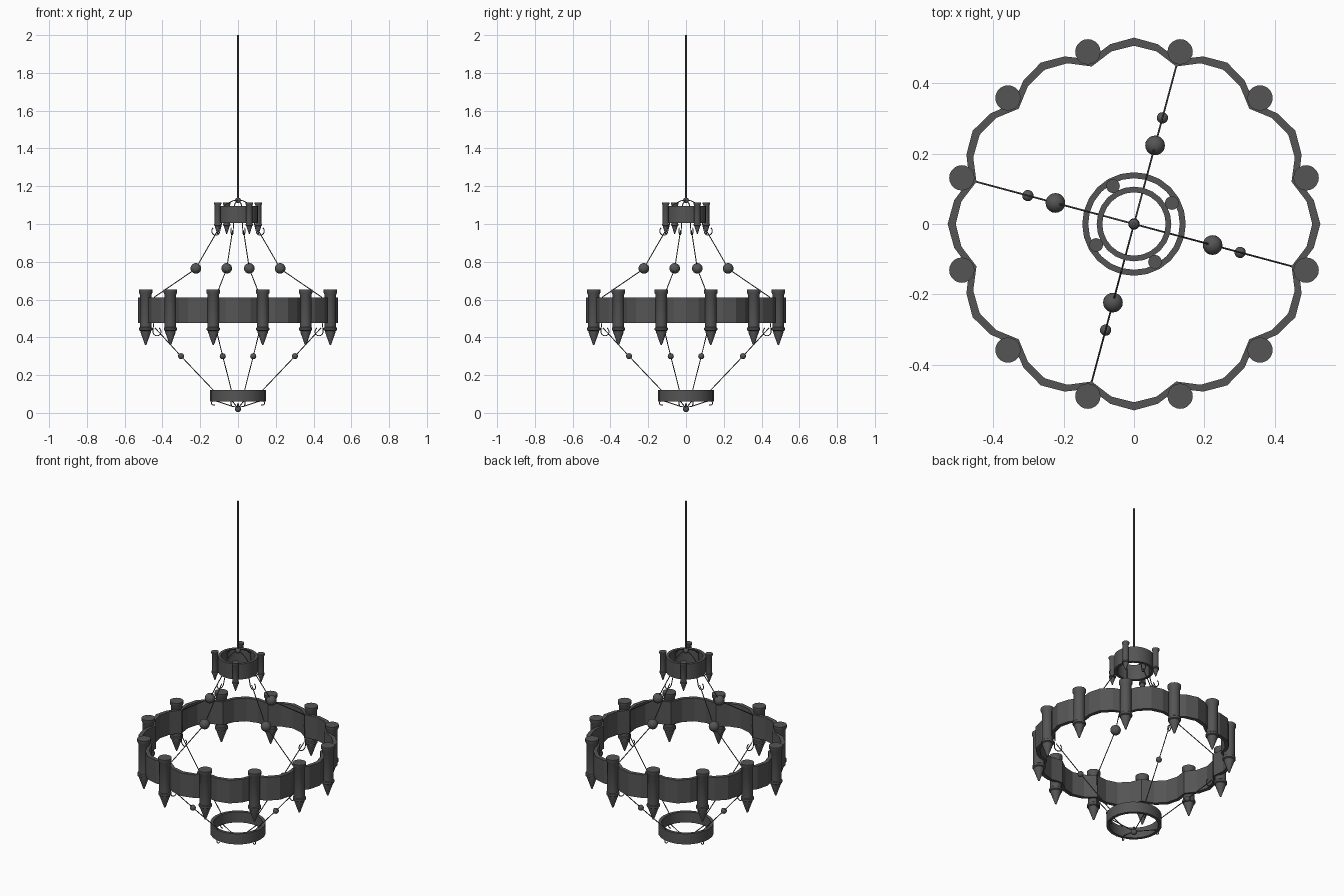
import bpy, bmesh
from math import sin, cos, pi, radians

if "Cube" in bpy.data.objects:
    bpy.data.objects.remove(bpy.data.objects["Cube"])

iron = bpy.data.materials.new("dark_iron")
iron.diffuse_color = (0.09, 0.09, 0.09, 1)
iron.use_nodes = True
iron.node_tree.nodes["Principled BSDF"].inputs["Base Color"].default_value = iron.diffuse_color


def finish(name, bm, smooth=True):
    bmesh.ops.recalc_face_normals(bm, faces=bm.faces)
    me = bpy.data.meshes.new(name)
    bm.to_mesh(me)
    bm.free()
    ob = bpy.data.objects.new(name, me)
    bpy.context.collection.objects.link(ob)
    me.materials.append(iron)
    if smooth:
        bpy.ops.object.select_all(action='DESELECT')
        ob.select_set(True)
        bpy.context.view_layer.objects.active = ob
        bpy.ops.object.shade_smooth_by_angle(angle=radians(30))
    return ob


def band(name, outer, inner, z0, z1, smooth):
    """Closed wall between two plan outlines given as (radius, angle)."""
    bm = bmesh.new()
    loops = [[bm.verts.new((r * cos(a), r * sin(a), z)) for r, a in pts]
             for pts, z in ((outer, z0), (outer, z1), (inner, z1), (inner, z0))]
    n = len(outer)
    for k in range(4):
        A, B = loops[k], loops[(k + 1) % 4]
        for i in range(n):
            j = (i + 1) % n
            bm.faces.new((A[i], A[j], B[j], B[i]))
    return finish(name, bm, smooth)


def lathe(name, profile, x, y, n=20):
    bm = bmesh.new()
    rings = [[bm.verts.new((x + r * cos(2 * pi * i / n), y + r * sin(2 * pi * i / n), z))
              for i in range(n)] for r, z in profile]
    for A, B in zip(rings, rings[1:]):
        for i in range(n):
            j = (i + 1) % n
            bm.faces.new((A[i], A[j], B[j], B[i]))
    bm.faces.new(rings[0])
    bm.faces.new(rings[-1])
    return finish(name, bm)


def ball(name, r, x, y, z):
    bm = bmesh.new()
    bmesh.ops.create_uvsphere(bm, u_segments=20, v_segments=12, radius=r)
    bmesh.ops.translate(bm, vec=(x, y, z), verts=bm.verts)
    return finish(name, bm)


def wire(name, pts, angle, depth=0.0025):
    """Round wire along (radius, z) points in a vertical plane."""
    cu = bpy.data.curves.new(name, 'CURVE')
    cu.dimensions = '3D'
    cu.bevel_depth = depth
    cu.bevel_resolution = 2
    cu.use_fill_caps = True
    sp = cu.splines.new('POLY')
    sp.points.add(len(pts) - 1)
    for p, (r, z) in zip(sp.points, pts):
        p.co = (r * cos(angle), r * sin(angle), z, 1)
    ob = bpy.data.objects.new(name, cu)
    bpy.context.collection.objects.link(ob)
    cu.materials.append(iron)
    bpy.ops.object.select_all(action='DESELECT')
    ob.select_set(True)
    bpy.context.view_layer.objects.active = ob
    bpy.ops.object.convert(target='MESH')


def curl(cr, cz, rad, a0, a1, n=12):
    return [(cr + rad * cos(radians(a0 + (a1 - a0) * i / n)),
             cz + rad * sin(radians(a0 + (a1 - a0) * i / n))) for i in range(n + 1)]


# Scalloped main ring, four segments per lobe
def scallop(radii):
    return [(radii[i % 4], 2 * pi * i / 48) for i in range(48)]


band("main_ring", scallop((0.529, 0.515, 0.484, 0.515)),
     scallop((0.506, 0.494, 0.463, 0.494)), 0.477, 0.612, False)


# Plain crown ring and base ring
def circle(r, n=24):
    return [(r, 2 * pi * i / n) for i in range(n)]


band("crown_ring", circle(0.106), circle(0.09), 1.005, 1.095, True)
band("base_ring", circle(0.147), circle(0.13), 0.06, 0.122, True)

# Torch turrets: tip, cone, flange, shaft, flared cap
turret = [(0.004, 0.36), (0.028, 0.428), (0.028, 0.434), (0.035, 0.438), (0.035, 0.45),
          (0.03, 0.454), (0.03, 0.625), (0.036, 0.636), (0.036, 0.652)]
for k in range(12):
    a = radians(15 + 30 * k)
    lathe("turret", turret, 0.506 * cos(a), 0.506 * sin(a))
small = [(r * 0.54, 0.947 + (z - 0.36) * 0.575) for r, z in turret]
for k in range(4):
    a = radians(29 + 90 * k)
    lathe("crown_turret", small, 0.123 * cos(a), 0.123 * sin(a))

# Hanging rod and its end balls
lathe("hanging_rod", [(0.0045, 1.12), (0.0045, 2.0)], 0, 0, 12)
ball("crown_ball", 0.015, 0, 0, 1.125)
ball("base_ball", 0.016, 0, 0, 0.02)
lathe("base_stem", [(0.006, 0.02), (0.006, 0.05)], 0, 0, 12)

# Four sets of wires, hooks and beads
for k in range(4):
    a = radians(-15 + 90 * k)
    wire("crown_rib", [(0, 1.13), (0.03, 1.122), (0.06, 1.108), (0.088, 1.085), (0.09, 1.0)]
         + curl(0.122, 0.963, 0.022, 185, 410), a)
    wire("upper_wire", [(0.112, 0.965), (0.233, 0.762), (0.46, 0.612)], a)
    wire("main_hook", [(0.462, 0.612), (0.461, 0.48), (0.465, 0.45)]
         + curl(0.444, 0.43, 0.022, 0, -240), a)
    wire("lower_wire", [(0.455, 0.45), (0.312, 0.3), (0.135, 0.12)], a)
    wire("base_rib", [(0, 0.03), (0.03, 0.034), (0.07, 0.047), (0.11, 0.06), (0.128, 0.064)]
         + curl(0.134, 0.052, 0.011, 100, -130), a)
    ball("upper_bead", 0.028, 0.231 * cos(a), 0.231 * sin(a), 0.765)
    ball("lower_bead", 0.016, 0.312 * cos(a), 0.312 * sin(a), 0.3)
